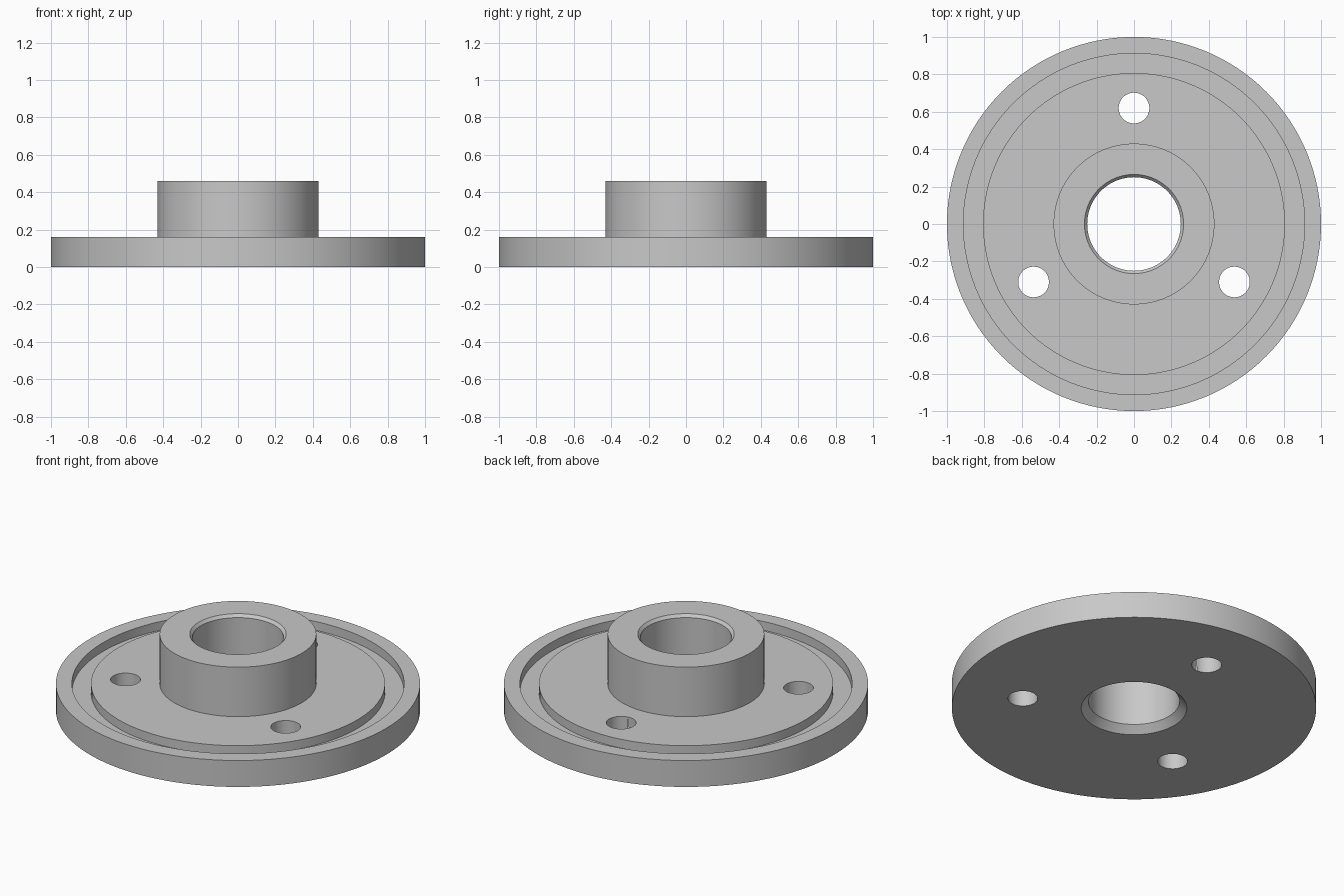
import bpy, bmesh, math

if "Cube" in bpy.data.objects:
    bpy.data.objects.remove(bpy.data.objects["Cube"])

SEGMENTS = 128

grey = bpy.data.materials.new("light grey metal")
grey.diffuse_color = (0.58, 0.58, 0.58, 1)
grey.use_nodes = True
grey.node_tree.nodes["Principled BSDF"].inputs["Base Color"].default_value = grey.diffuse_color


def lathe(name, profile):
    """Revolve a closed (radius, height) profile around the z axis."""
    bm = bmesh.new()
    rings = []
    for i in range(SEGMENTS):
        a = 2 * math.pi * i / SEGMENTS
        rings.append([bm.verts.new((r * math.cos(a), r * math.sin(a), z))
                      for r, z in profile])
    n = len(profile)
    for i in range(SEGMENTS):
        a, b = rings[i], rings[(i + 1) % SEGMENTS]
        for j in range(n):
            k = (j + 1) % n
            bm.faces.new((a[j], b[j], b[k], a[k]))
    bmesh.ops.recalc_face_normals(bm, faces=bm.faces)
    mesh = bpy.data.meshes.new(name)
    bm.to_mesh(mesh)
    bm.free()
    obj = bpy.data.objects.new(name, mesh)
    bpy.context.collection.objects.link(obj)
    return obj


# Flange with ring groove, raised hub and chamfered bore
flange = lathe("hub_flange", [
    (0.29, 0), (1, 0), (1, 0.16),
    (0.912, 0.16), (0.912, 0.107), (0.807, 0.107), (0.807, 0.16),   # groove
    (0.43, 0.16), (0.43, 0.46),                                     # hub
    (0.265, 0.46), (0.25, 0.443), (0.25, 0.042),                    # bore
])
flange.data.materials.append(grey)

# Three bolt holes
for i in range(3):
    a = math.radians(90 + 120 * i)
    bpy.ops.mesh.primitive_cylinder_add(
        vertices=48, radius=0.082, depth=0.6,
        location=(0.62 * math.cos(a), 0.62 * math.sin(a), 0.08))
    cutter = bpy.context.object
    cutter.name = f"bolt_hole_cutter_{i + 1}"
    cutter.data.materials.append(grey)
    bpy.context.view_layer.update()
    mod = flange.modifiers.new(f"bolt_hole_{i + 1}", 'BOOLEAN')
    mod.operation = 'DIFFERENCE'
    mod.solver = 'EXACT'
    mod.object = cutter
    bpy.ops.object.select_all(action='DESELECT')
    flange.select_set(True)
    bpy.context.view_layer.objects.active = flange
    bpy.ops.object.modifier_apply(modifier=mod.name)
    bpy.data.objects.remove(cutter, do_unlink=True)

bpy.ops.object.shade_smooth_by_angle(angle=math.radians(30))
